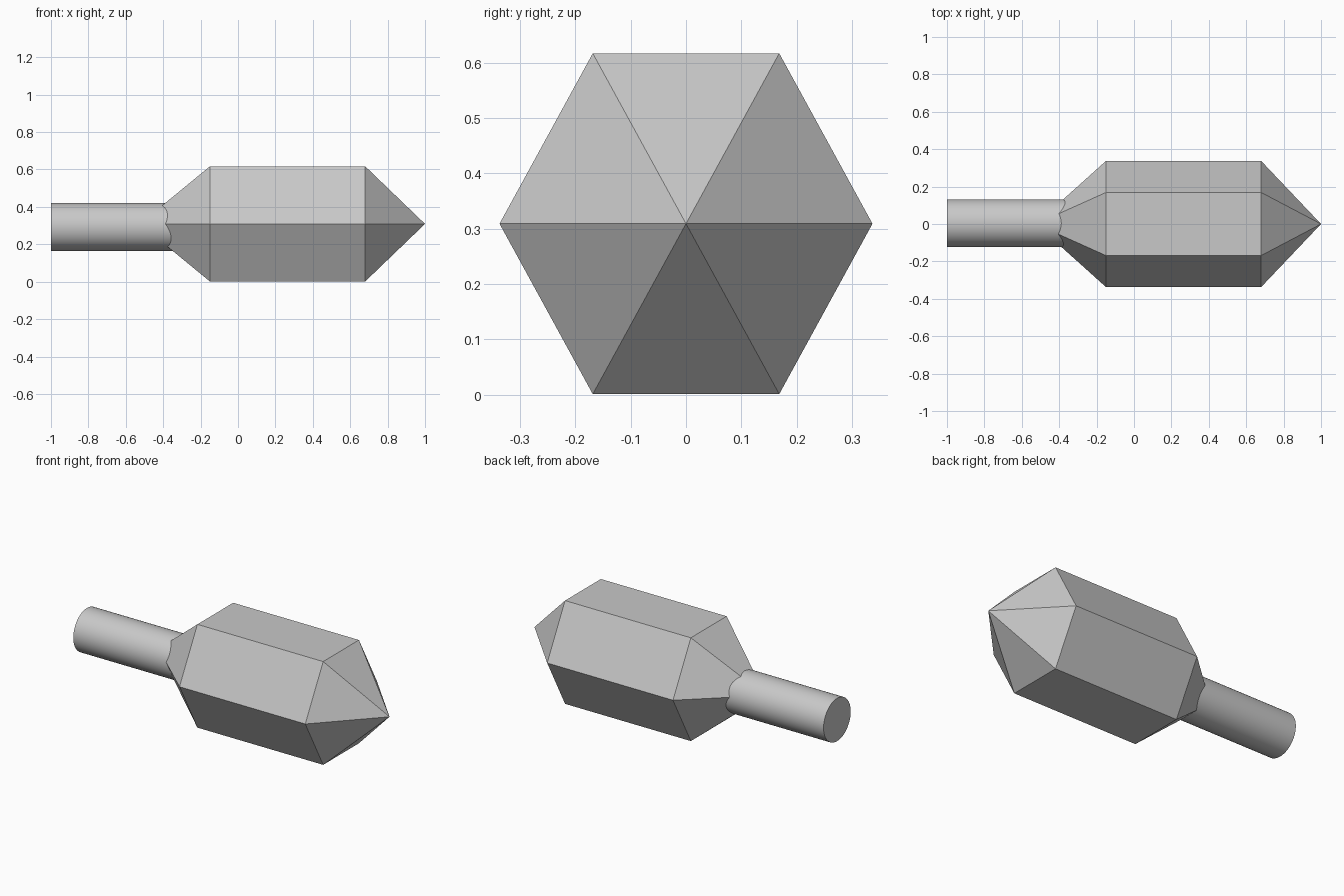
import bpy
import bmesh
from math import cos, sin, tau, radians

if "Cube" in bpy.data.objects:
    bpy.data.objects.remove(bpy.data.objects["Cube"], do_unlink=True)

# Single grey material
grey = bpy.data.materials.new("plain grey")
grey.use_nodes = True
colour = (0.58, 0.58, 0.58, 1)
grey.diffuse_color = colour
grey.node_tree.nodes["Principled BSDF"].inputs["Base Color"].default_value = colour


def lathe_x(name, profile, sides, centre, z_stretch=1.0):
    """Loft polygon rings along x; a zero radius makes a point, open ends are capped."""
    bm = bmesh.new()
    rings = []
    for x, r in profile:
        count = sides if r else 1
        rings.append([bm.verts.new((x, centre[0] + r * cos(tau * i / sides),
                                    centre[1] + r * z_stretch * sin(tau * i / sides)))
                      for i in range(count)])
    for a, b in zip(rings, rings[1:]):
        for i in range(sides):
            j = (i + 1) % sides
            corners = [a[i % len(a)], a[j % len(a)], b[j % len(b)], b[i % len(b)]]
            bm.faces.new(list(dict.fromkeys(corners)))
    for ring in (rings[0], rings[-1]):
        if len(ring) > 1:
            bm.faces.new(ring)
    bmesh.ops.recalc_face_normals(bm, faces=bm.faces)
    mesh = bpy.data.meshes.new(name)
    bm.to_mesh(mesh)
    bm.free()
    mesh.materials.append(grey)
    obj = bpy.data.objects.new(name, mesh)
    bpy.context.collection.objects.link(obj)
    return obj


# Six-sided head with a point at each end
lathe_x("hexagonal_head", [(-0.525, 0), (-0.15, 0.337), (0.68, 0.337), (1.0, 0)],
        6, (0, 0.309), z_stretch=1.055)

# Round handle, sunk into the rear point of the head
handle = lathe_x("handle", [(-1.0, 0.128), (-0.3, 0.128)], 48, (0.004, 0.293))
bpy.ops.object.select_all(action="DESELECT")
handle.select_set(True)
bpy.context.view_layer.objects.active = handle
bpy.ops.object.shade_smooth_by_angle(angle=radians(30))
